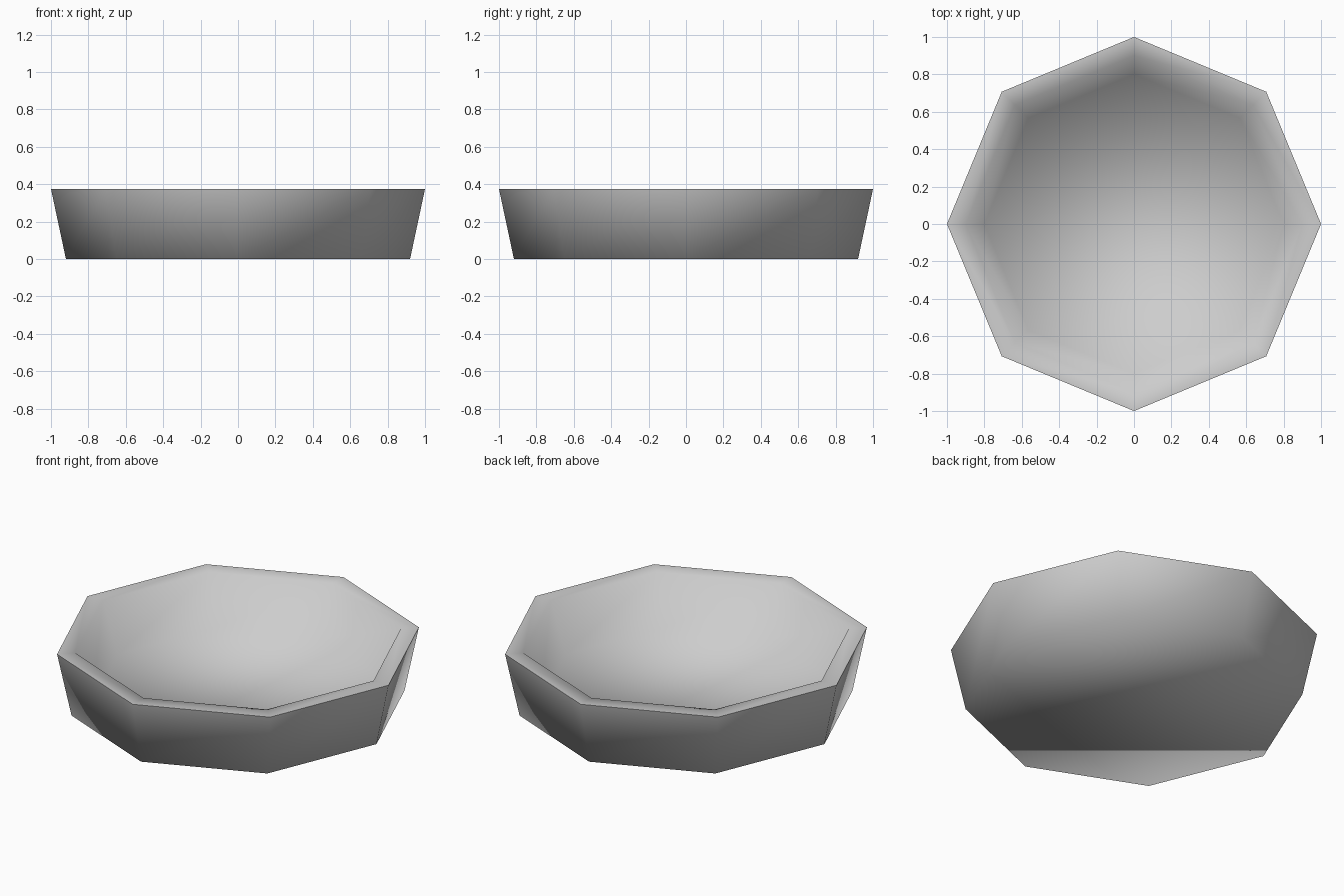
import bpy
import bmesh
from math import cos, sin, pi

cube = bpy.data.objects.get("Cube")
if cube:
    bpy.data.objects.remove(cube, do_unlink=True)

SIDES = 8
# Radius and height, from the underside over the rim to the inner floor
PROFILE = [(0.92, 0.0), (1.0, 0.375), (0.9, 0.375), (0.8, 0.08)]

grey = bpy.data.materials.new("light_grey")
grey.use_nodes = True
colour = (0.61, 0.61, 0.61, 1)
grey.diffuse_color = colour
grey.node_tree.nodes["Principled BSDF"].inputs["Base Color"].default_value = colour


def ring(bm, radius, height):
    angles = [2 * pi * i / SIDES for i in range(SIDES)]
    return [bm.verts.new((radius * cos(a), radius * sin(a), height)) for a in angles]


# Deep eight-sided dish with a flat rim
bm = bmesh.new()
rings = [ring(bm, r, z) for r, z in PROFILE]
for low, high in zip(rings, rings[1:]):
    for i in range(SIDES):
        j = (i + 1) % SIDES
        bm.faces.new((low[i], low[j], high[j], high[i]))
bm.faces.new(rings[0][::-1])
bm.faces.new(rings[-1])
bmesh.ops.recalc_face_normals(bm, faces=bm.faces)

# Soft shading, kept sharp only where the outer wall meets the rim
for face in bm.faces:
    face.smooth = True
for edge in bm.edges:
    edge.smooth = edge.calc_face_angle() < pi / 2

mesh = bpy.data.meshes.new("dish")
bm.to_mesh(mesh)
bm.free()
mesh.materials.append(grey)
dish = bpy.data.objects.new("dish", mesh)
bpy.context.collection.objects.link(dish)
